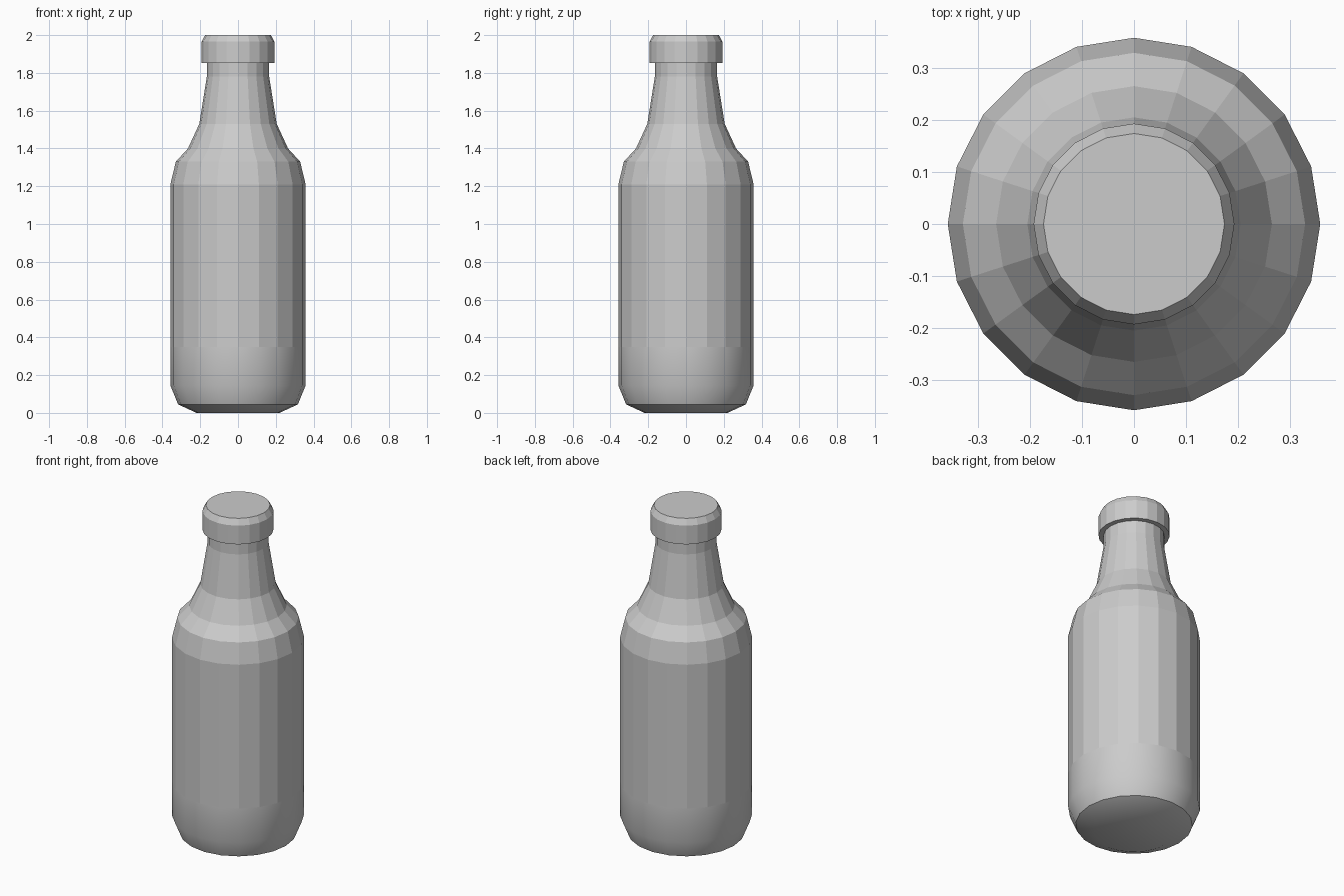
import bpy, bmesh
from math import cos, sin, pi

if "Cube" in bpy.data.objects:
    bpy.data.objects.remove(bpy.data.objects["Cube"])

SIDES = 20


def lathe(name, profile, smooth_below=None, sharp_z=None):
    """Revolve (radius, z) points around z and close both ends."""
    bm = bmesh.new()
    rings = [[bm.verts.new((r * cos(2 * pi * i / SIDES), r * sin(2 * pi * i / SIDES), z))
              for i in range(SIDES)] for r, z in profile]
    for low, high in zip(rings, rings[1:]):
        for i in range(SIDES):
            j = (i + 1) % SIDES
            bm.faces.new((low[i], low[j], high[j], high[i]))
    bm.faces.new(rings[0][::-1])
    bm.faces.new(rings[-1])
    bm.normal_update()
    if smooth_below is not None:
        for f in bm.faces:
            f.smooth = f.calc_center_median().z < smooth_below
    if sharp_z is not None:
        for e in bm.edges:
            e.smooth = not all(abs(v.co.z - sharp_z) < 1e-4 for v in e.verts)
    mesh = bpy.data.meshes.new(name)
    bm.to_mesh(mesh)
    bm.free()
    obj = bpy.data.objects.new(name, mesh)
    bpy.context.collection.objects.link(obj)
    return obj


# Bottle: rounded smooth base, faceted body, shoulder and neck
lathe("bottle", [(0.22, 0), (0.317, 0.045), (0.358, 0.145), (0.358, 0.35),
                 (0.358, 1.21), (0.329, 1.33), (0.265, 1.40), (0.205, 1.53),
                 (0.165, 1.78), (0.165, 1.86)],
      smooth_below=0.35, sharp_z=0.045)

# Cap: wider faceted lid with a bevelled top rim
lathe("cap", [(0.193, 1.853), (0.193, 1.965), (0.174, 2.0)])
